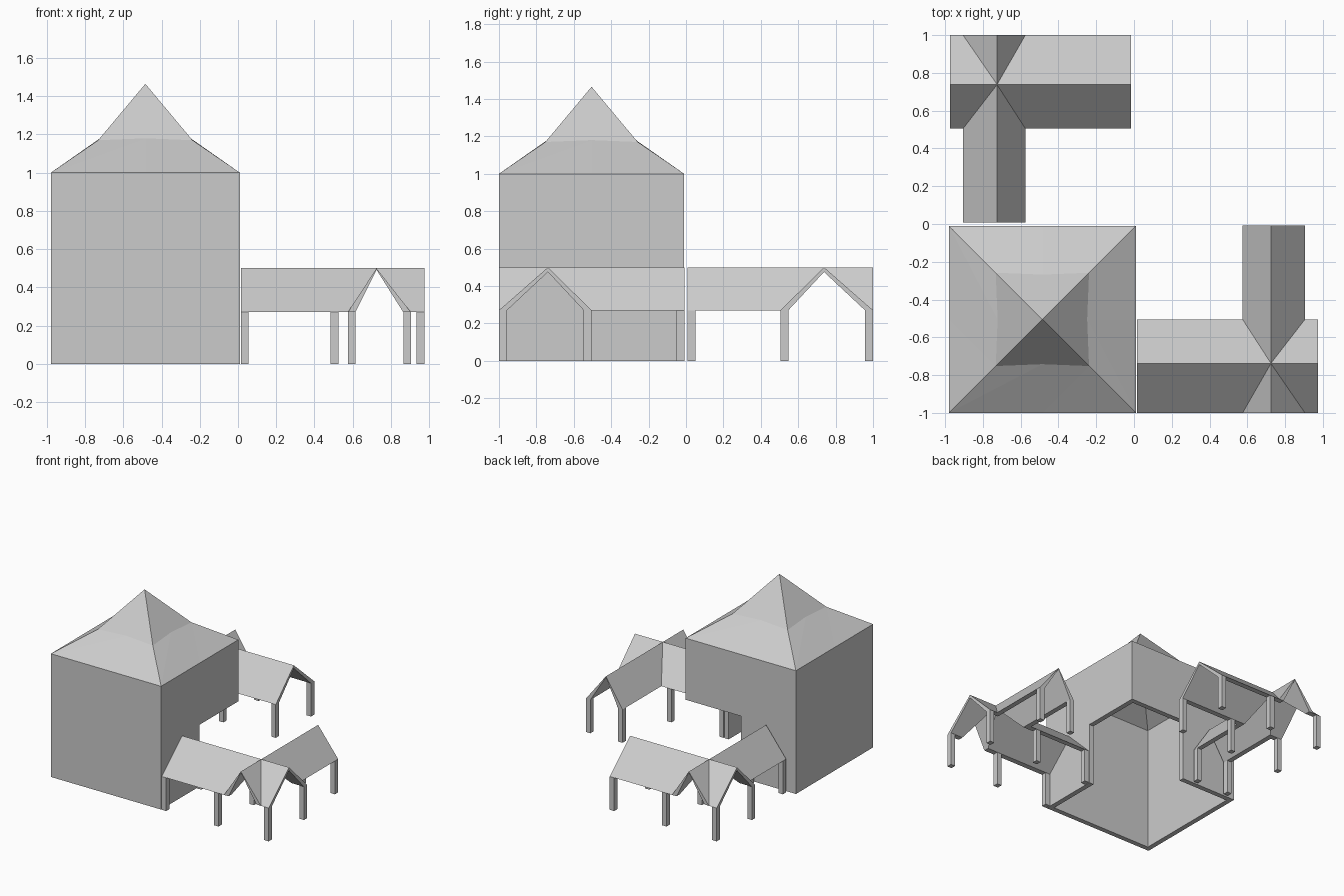
import bpy, bmesh

if "Cube" in bpy.data.objects:
    bpy.data.objects.remove(bpy.data.objects["Cube"])

def make(name, verts, faces):
    bm = bmesh.new()
    vs = [bm.verts.new(v) for v in verts]
    for f in faces:
        bm.faces.new([vs[i] for i in f])
    bmesh.ops.recalc_face_normals(bm, faces=bm.faces)
    me = bpy.data.meshes.new(name)
    bm.to_mesh(me)
    bm.free()
    ob = bpy.data.objects.new(name, me)
    bpy.context.collection.objects.link(ob)
    return ob

def prism(name, profile, a, b, axis):
    """Extrude a (u, z) profile from a to b along x or y."""
    n = len(profile)
    verts = [(t, u, z) if axis == 'x' else (u, t, z) for t in (a, b) for u, z in profile]
    faces = [range(n), range(n, 2 * n)]
    faces += [(i, (i + 1) % n, n + (i + 1) % n, n + i) for i in range(n)]
    return make(name, verts, faces)

def box(name, x0, x1, y0, y1, z0, z1):
    return prism(name, [(x0, z0), (x1, z0), (x1, z1), (x0, z1)], y0, y1, 'y')

def boolean(ob, other, op):
    m = ob.modifiers.new("bool", 'BOOLEAN')
    m.operation, m.solver, m.object = op, 'EXACT', other
    bpy.context.view_layer.objects.active = ob
    bpy.ops.object.modifier_apply(modifier=m.name)
    bpy.data.objects.remove(other)

# Main building: hollow walls with the back right corner cut away below
CX, CY, H, T = -0.485, -0.505, 0.495, 0.04
walls = box("tower_walls", CX - H, CX + H, CY - H, CY + H, 0, 1)
boolean(walls, box("cut_inside", CX - H + T, CX + H - T, CY - H + T, CY + H - T, -.1, 1.1), 'DIFFERENCE')
boolean(walls, box("cut_corner", CX, .2, CY, .2, -.1, .5), 'DIFFERENCE')

# Tower roof: shallow skirt breaking into a steep pyramid, hollow underneath
def ring(corner, zc, mid, zm):
    pts = []
    for i, j in ((-1, -1), (0, -1), (1, -1), (1, 0), (1, 1), (0, 1), (-1, 1), (-1, 0)):
        r, z = (corner, zc) if i and j else (mid, zm)
        pts.append((CX + i * r, CY + j * r, z))
    return pts

verts = (ring(H, 1, H, 1) + ring(.247, 1.17, .237, 1.18) + [(CX, CY, 1.465)]
         + ring(H - T, 1, H - T, 1) + ring(.237, 1.145, .227, 1.155) + [(CX, CY, 1.425)])
faces = []
for i in range(8):
    j = (i + 1) % 8
    for o in (0, 17):
        # triangles keep the slightly bent skirt planar
        faces += [(o + i, o + j, o + 8 + j), (o + i, o + 8 + j, o + 8 + i), (o + 8 + i, o + 8 + j, o + 16)]
    faces.append((i, j, 17 + j, 17 + i))
make("tower_roof", verts, faces)

# Open shelter roof: two crossing gables, hollowed from below
E = .27
def gable(u0, u1, ridge, top):
    return [(u0, E), (u1, E), (ridge, top)]
def hollow(u0, u1, ridge, top):
    return [(u0, E - .1), (u1, E - .1), (u1, E), (ridge, top), (u0, E)]

roof = prism("shelter_roof_front", gable(-1, -.505, -.738, .5), .015, .975, 'x')
boolean(roof, prism("cross_gable", gable(.575, .905, .725, .4995), -1, -.008, 'y'), 'UNION')
boolean(roof, prism("cut_long", hollow(-.957, -.547, -.738, .475), -.1, 1.1, 'x'), 'DIFFERENCE')
boolean(roof, prism("cut_cross", hollow(.615, .865, .725, .492), -1.1, .1, 'y'), 'DIFFERENCE')

# Posts under the shelter roof
spots = [(x, y) for x in (.035, .505, .955) for y in (-.979, -.526)]
spots += [(.595, -.029), (.885, -.029)]
parts = [roof]
for k, (x, y) in enumerate(spots):
    parts.append(box(f"shelter_post_front_{k + 1}", x - .02, x + .02, y - .021, y + .021, 0, E))

# Second shelter: the first turned half way round the centre
for ob in parts:
    c = ob.copy()
    c.name = ob.name.replace("front", "back")
    c.rotation_euler[2] = 3.14159265
    bpy.context.collection.objects.link(c)
